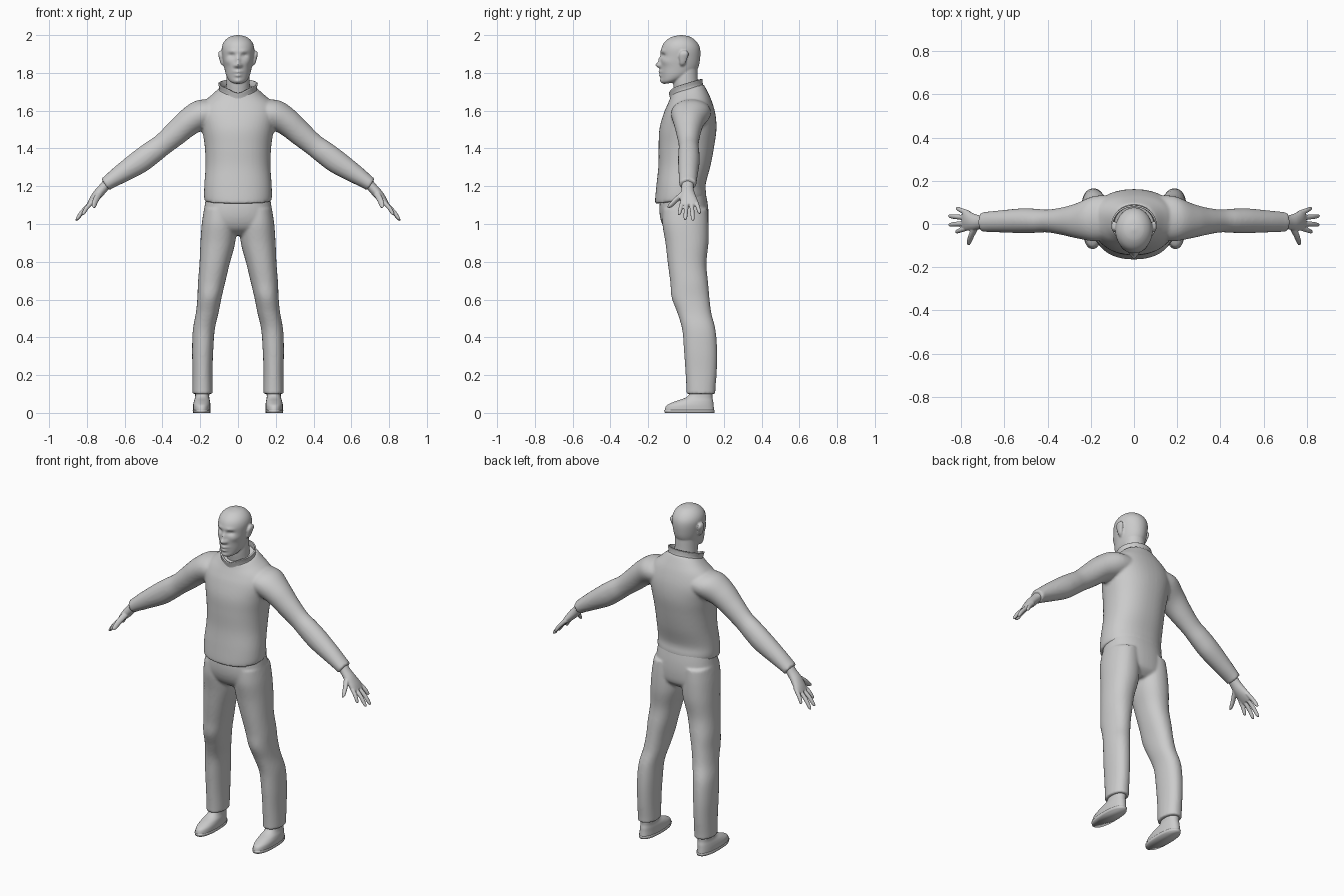
import bpy, bmesh, math
from mathutils import Vector


def spline(keys, steps):
    """Smooth interpolation through the key rings."""
    keys = [tuple(k) + (0,) * (6 - len(k)) for k in keys]
    pts = [keys[0]] + keys + [keys[-1]]
    out = []
    for i in range(1, len(pts) - 2):
        for s in range(steps):
            t = s / steps
            out.append([0.5 * (2 * b + (c - a) * t + (2 * a - 5 * b + 4 * c - d) * t * t
                               + (3 * b - a - 3 * c + d) * t ** 3)
                        for a, b, c, d in zip(*pts[i - 1:i + 3])])
    return out + [list(keys[-1])]


def loft(bm, keys, side=1, u=(1, 0, 0), seg=32, steps=5, power=2.0, cap=True):
    """Rings (x, y, z, radius along u, radius along y, rise at back)."""
    rings = []
    for x, y, z, ru, rv, rise in spline(keys, steps):
        ring = []
        for i in range(seg):
            a = 2 * math.pi * i / seg
            c, s = math.cos(a), math.sin(a)
            c = math.copysign(abs(c) ** (2 / power), c)
            s = math.copysign(abs(s) ** (2 / power), s)
            p = Vector((x, y, z)) + Vector(u) * ru * c + Vector((0, rv * s, rise * s))
            p.x *= side
            ring.append(bm.verts.new(p))
        rings.append(ring)
    faces = []
    for a, b in zip(rings, rings[1:]):
        for i in range(seg):
            j = (i + 1) % seg
            faces.append(bm.faces.new((a[i], a[j], b[j], b[i])))
    if cap:
        faces += [bm.faces.new(rings[0][::-1]), bm.faces.new(rings[-1])]
    bmesh.ops.recalc_face_normals(bm, faces=faces)


def bump(bm, centre, move, r):
    """Push the surface softly around a point."""
    c, m = Vector(centre), Vector(move)
    for v in bm.verts:
        d = v.co - c
        v.co += m * math.exp(-sum((d[i] / r[i]) ** 2 for i in range(3)))


def finish(bm, name, voxel=0, smooth=3):
    me = bpy.data.meshes.new(name)
    bm.to_mesh(me)
    bm.free()
    for p in me.polygons:
        p.use_smooth = True
    ob = bpy.data.objects.new(name, me)
    bpy.context.collection.objects.link(ob)
    if voxel:
        m = ob.modifiers.new("fuse", 'REMESH')
        m.mode = 'VOXEL'
        m.voxel_size = voxel
        m.use_smooth_shade = True
        m = ob.modifiers.new("soften", 'SMOOTH')
        m.iterations = smooth
    return ob


# Head with face, ears and neck
bm = bmesh.new()
loft(bm, [(0, -.09, 1.745, .022, .025, .004), (0, -.077, 1.757, .045, .05, .004),
          (0, -.052, 1.785, .062, .08), (0, -.036, 1.825, .072, .099),
          (0, -.03, 1.88, .082, .105), (0, -.028, 1.93, .086, .102),
          (0, -.028, 1.965, .074, .084), (0, -.026, 1.99, .046, .05),
          (0, -.025, 2.0, .008, .008)], seg=64, steps=8)
bump(bm, (0, -.135, 1.84), (0, -.026, 0), (.014, .05, .013))
bump(bm, (0, -.135, 1.865), (0, -.013, 0), (.010, .05, .022))
for s in (-1, 1):
    bump(bm, (s * .033, -.12, 1.892), (0, .013, 0), (.019, .05, .011))
    bump(bm, (s * .032, -.125, 1.915), (0, -.005, 0), (.024, .05, .009))
    bump(bm, (s * .016, -.135, 1.838), (0, -.008, 0), (.008, .05, .008))
    bump(bm, (s * .05, -.10, 1.86), (s * .003, -.004, 0), (.02, .05, .018))
bump(bm, (0, -.135, 1.806), (0, -.013, 0), (.022, .05, .008))
bump(bm, (0, -.135, 1.786), (0, -.013, 0), (.018, .05, .008))
bump(bm, (0, -.12, 1.757), (0, -.010, 0), (.022, .05, .014))
loft(bm, [(0, .012, 1.64, .07, .065), (0, .004, 1.70, .064, .066),
          (0, -.003, 1.76, .062, .066), (0, 0, 1.83, .06, .06)])
for s in (-1, 1):
    loft(bm, [(.076, -.022, 1.838, .005, .008), (.083, -.018, 1.85, .009, .015),
              (.090, -.014, 1.88, .011, .023), (.094, -.010, 1.902, .011, .025),
              (.092, -.010, 1.917, .006, .014)], s, seg=20)
finish(bm, "head", .005, 2)

# Jacket body fused with both sleeves
bm = bmesh.new()
loft(bm, [(0, -.028, 1.122, .176, .136, .015), (0, -.028, 1.15, .18, .135, .012),
          (0, -.026, 1.21, .178, .13), (0, -.008, 1.31, .172, .138),
          (0, .002, 1.41, .176, .147), (0, .010, 1.50, .19, .151),
          (0, .018, 1.58, .205, .138), (0, .018, 1.64, .185, .118, .012),
          (0, .014, 1.685, .135, .098, .02), (0, .008, 1.715, .10, .085, .025)],
     seg=48, power=2.25)
for s in (-1, 1):
    loft(bm, [(.10, .03, 1.60, .075, .10), (.18, .025, 1.583, .083, .105),
              (.26, .015, 1.54, .073, .082), (.33, .013, 1.48, .066, .064),
              (.40, .014, 1.42, .059, .053), (.46, .015, 1.375, .062, .056),
              (.525, .015, 1.327, .062, .057), (.62, .012, 1.265, .050, .051),
              (.68, .010, 1.225, .040, .047), (.703, .010, 1.208, .037, .046)],
         s, u=(.57, 0, .82))
finish(bm, "jacket", .008, 4)

# Stand-up collar, dipping at the throat
bm = bmesh.new()
loft(bm, [(0, .006, 1.69, .108, .09, .028), (0, .002, 1.715, .099, .087, .028),
          (0, -.002, 1.742, .105, .089, .026)], seg=48, cap=False)
bump(bm, (0, -.09, 1.71), (0, 0, -.024), (.05, .06, .06))
ob = finish(bm, "collar")
m = ob.modifiers.new("thickness", 'SOLIDIFY')
m.thickness = .008

# Trousers: hips fused with two legs
bm = bmesh.new()
loft(bm, [(0, -.012, 1.17, .165, .115), (0, -.012, 1.10, .176, .128),
          (0, -.008, 1.03, .184, .128), (0, 0, .975, .175, .112),
          (0, .005, .94, .10, .07)], seg=48, power=2.3)
for s in (-1, 1):
    loft(bm, [(.095, -.005, 1.08, .085, .118), (.10, -.003, 1.0, .092, .122),
              (.107, .005, .90, .092, .114), (.124, .006, .79, .080, .102),
              (.140, .017, .69, .072, .100), (.151, .024, .61, .064, .100),
              (.163, .044, .53, .060, .090), (.181, .068, .44, .058, .088),
              (.187, .077, .33, .056, .088), (.188, .080, .22, .053, .083),
              (.188, .079, .13, .053, .077), (.188, .079, .10, .053, .077)], s, power=2.2)
finish(bm, "trousers", .008, 4)

for s, label in ((-1, "right"), (1, "left")):
    # Hand: palm, four fingers and thumb
    bm = bmesh.new()
    flat = (.77, 0, .63)
    loft(bm, [(.68, .010, 1.23, .026, .032), (.712, .008, 1.192, .026, .032),
              (.742, .009, 1.158, .026, .039), (.77, .015, 1.125, .020, .046),
              (.79, .018, 1.10, .012, .046)], s, u=flat, seg=24)
    tips = [(.825, -.037, 1.048), (.857, -.004, 1.022), (.858, .037, 1.018), (.822, .073, 1.055)]
    bases = [(.765, -.017, 1.125), (.775, .004, 1.115), (.775, .029, 1.115), (.763, .050, 1.127)]
    sizes = [.0115] * 4 + [.017]
    for base, tip, r in zip(bases + [(.725, .0, 1.175)], tips + [(.768, -.092, 1.088)], sizes):
        a, b = Vector(base), Vector(tip)
        mid = a.lerp(b, .55) + Vector(flat) * .004
        end = a.lerp(b, .9)
        loft(bm, [(*a, r, r), (*mid, r, r), (*end, r * .8, r * .8), (*b, r * .35, r * .35)],
             s, u=flat, seg=14)
    finish(bm, label + "_hand", .004, 2)

    # Shoe: sole and upper
    bm = bmesh.new()
    loft(bm, [(.192, .019, 0, .045, .131), (.192, .018, .016, .048, .134)],
         s, steps=2, power=2.4)
    loft(bm, [(.192, .018, .014, .046, .131), (.192, .022, .04, .046, .124),
              (.191, .042, .06, .043, .102), (.190, .068, .08, .038, .072),
              (.189, .080, .105, .037, .060), (.188, .080, .15, .036, .056)], s, power=2.25)
    finish(bm, label + "_shoe")
